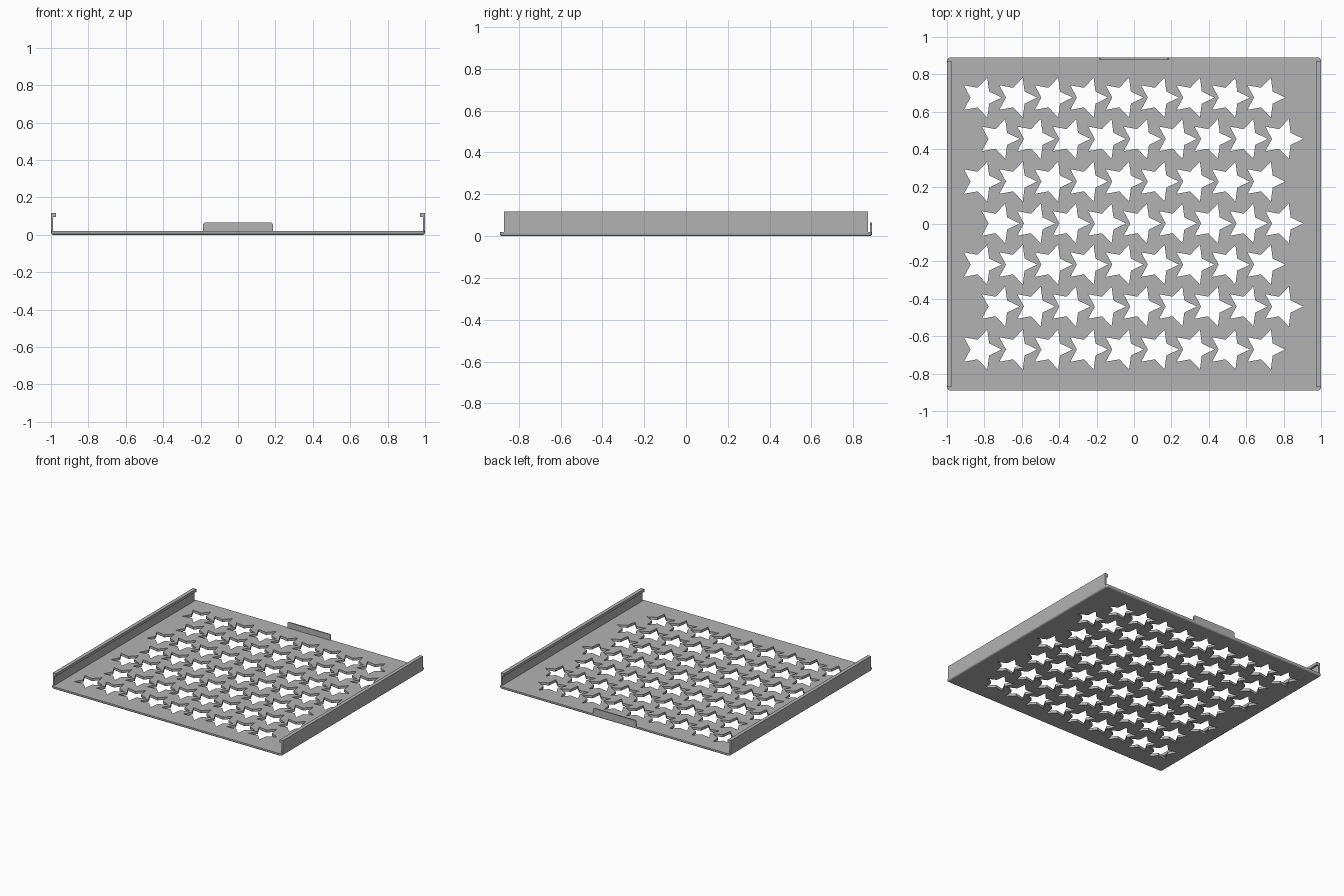
import bpy, bmesh, math

if "Cube" in bpy.data.objects:
    bpy.data.objects.remove(bpy.data.objects["Cube"])

metal = bpy.data.materials.new("grey metal")
metal.diffuse_color = (0.45, 0.45, 0.45, 1)
metal.use_nodes = True
metal.node_tree.nodes["Principled BSDF"].inputs["Base Color"].default_value = metal.diffuse_color


def finish(bm, name):
    bmesh.ops.recalc_face_normals(bm, faces=bm.faces)
    mesh = bpy.data.meshes.new(name)
    bm.to_mesh(mesh)
    bm.free()
    mesh.materials.append(metal)
    obj = bpy.data.objects.new(name, mesh)
    bpy.context.collection.objects.link(obj)
    return obj


def prism(bm, points, offset):
    """Extrude a closed polygon of 3D points along an offset."""
    face = bm.faces.new([bm.verts.new(p) for p in points])
    ext = bmesh.ops.extrude_face_region(bm, geom=[face])["geom"]
    verts = [v for v in ext if isinstance(v, bmesh.types.BMVert)]
    bmesh.ops.translate(bm, verts=verts, vec=offset)


# Base sheet with clipped corners and a rounded underside
X, Y, T = 1.0, 0.89, 0.02
bm = bmesh.new()
prism(bm, [(-X, -Y, 0), (X, -Y, 0), (X, Y, 0), (-X, Y, 0)], (0, 0, T))
upright = [e for e in bm.edges if abs(e.verts[0].co.z - e.verts[1].co.z) > 0.01]
bmesh.ops.bevel(bm, geom=upright, offset=0.015, segments=3, profile=0.5, affect='EDGES')
rim = [e for e in bm.edges if max(v.co.z for v in e.verts) < 0.001]
bmesh.ops.bevel(bm, geom=rim, offset=0.012, segments=3, profile=0.5, affect='EDGES')
base = finish(bm, "perforated_base")

# Star-shaped holes in staggered rows
R, r = 0.112, 0.055
bm = bmesh.new()
for row, cy in enumerate((0.676, 0.455, 0.227, 0.003, -0.217, -0.441, -0.671)):
    for col in range(9):
        cx = -0.819 + 0.1895 * col + 0.096 * (row % 2)
        star = []
        for k in range(10):
            a, rad = k * math.pi / 5, r if k % 2 else R
            star.append((cx + rad * math.cos(a), cy + rad * math.sin(a), -0.05))
        prism(bm, star, (0, 0, 0.12))
cutter = finish(bm, "star_cutter")
cutter.hide_render = True
cutter.hide_set(True)
cut = base.modifiers.new("star holes", 'BOOLEAN')
cut.operation, cut.solver, cut.object = 'DIFFERENCE', 'EXACT', cutter

# Side rails: thin wall with an inward lip along the top
profile = [(1.0, 0.012), (1.0, 0.118), (0.972, 0.118), (0.972, 0.096),
           (0.988, 0.096), (0.988, 0.012)]
for side, name in ((-1, "left_rail"), (1, "right_rail")):
    bm = bmesh.new()
    prism(bm, [(side * x, -0.87, z) for x, z in profile], (0, 1.74, 0))
    finish(bm, name)

# Back tab with clipped top corners
bm = bmesh.new()
tab = [(-0.187, 0.012), (0.187, 0.012), (0.187, 0.057), (0.179, 0.065),
       (-0.179, 0.065), (-0.187, 0.057)]
prism(bm, [(x, 0.88, z) for x, z in tab], (0, 0.01, 0))
finish(bm, "back_tab")
